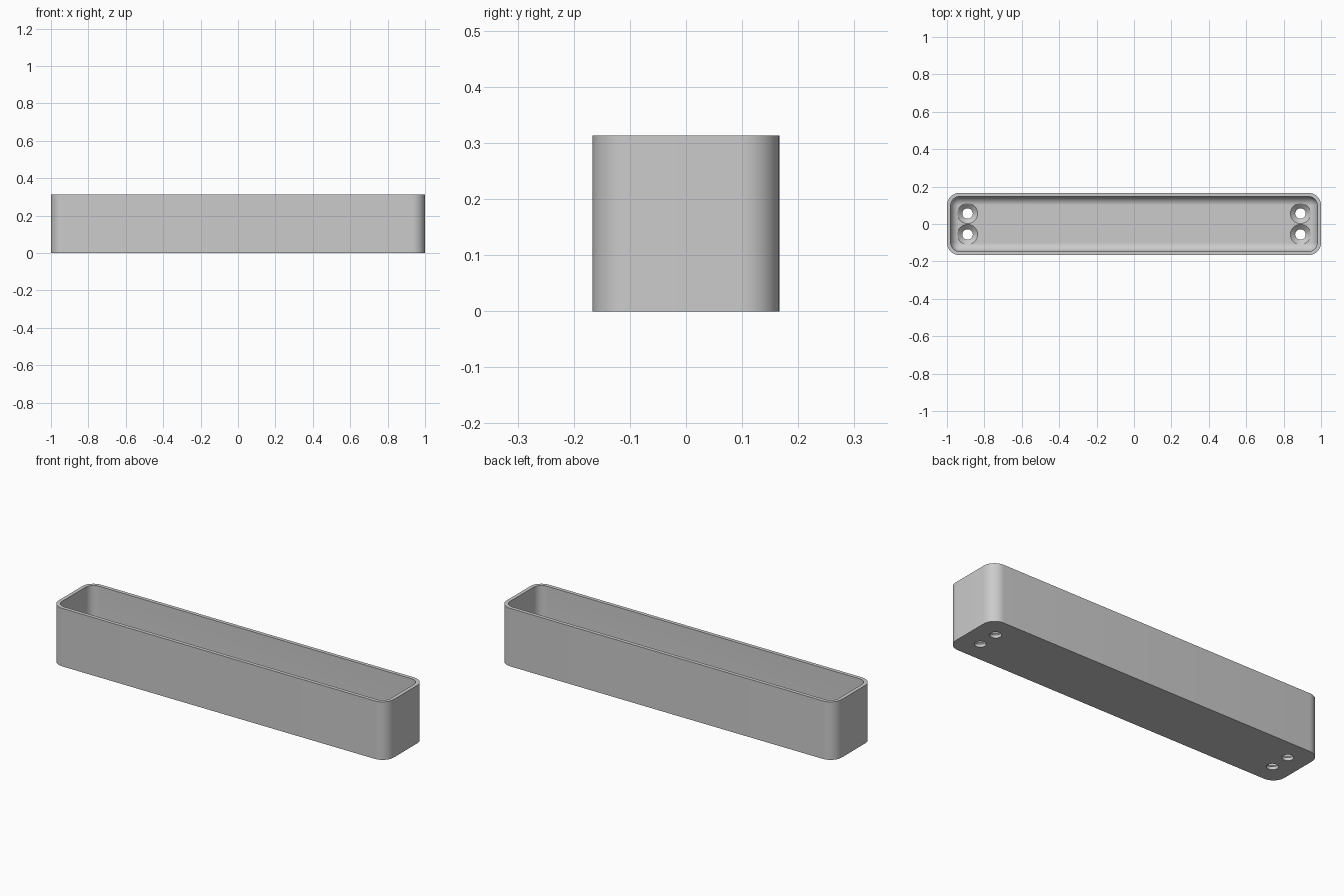
import bpy
import bmesh
from math import cos, sin, pi, radians

cube = bpy.data.objects.get("Cube")
if cube:
    bpy.data.objects.remove(cube, do_unlink=True)

LENGTH, WIDTH, HEIGHT = 2.0, 0.333, 0.313
CORNER, WALL, FLOOR, FILLET = 0.067, 0.02, 0.04, 0.046
HOLE_X, HOLE_Y, HOLE_R, SINK_R, SINK_Z = 0.89, 0.056, 0.028, 0.054, 0.016
STEPS = 12

grey = bpy.data.materials.new("plain grey")
grey.use_nodes = True
grey.diffuse_color = (0.6, 0.6, 0.6, 1)
grey.node_tree.nodes["Principled BSDF"].inputs["Base Color"].default_value = (0.6, 0.6, 0.6, 1)


def rounded_ring(bm, inset, z):
    """Rounded rectangle of vertices, shrunk by inset."""
    r = CORNER - inset
    cx, cy = LENGTH / 2 - CORNER, WIDTH / 2 - CORNER
    ring = []
    for quarter, (sx, sy) in enumerate([(1, 1), (-1, 1), (-1, -1), (1, -1)]):
        for i in range(STEPS + 1):
            a = (quarter + i / STEPS) * pi / 2
            ring.append(bm.verts.new((sx * cx + r * cos(a), sy * cy + r * sin(a), z)))
    return ring


def circle_ring(bm, x, y, r, z, n=48):
    return [bm.verts.new((x + r * cos(2 * pi * i / n), y + r * sin(2 * pi * i / n), z))
            for i in range(n)]


def loft(bm, rings):
    """Join rings with quads and cap both ends."""
    for a, b in zip(rings, rings[1:]):
        for i in range(len(a)):
            j = (i + 1) % len(a)
            bm.faces.new((a[i], a[j], b[j], b[i]))
    bm.faces.new(rings[0][::-1])
    bm.faces.new(rings[-1])


def finish(bm, name):
    bmesh.ops.recalc_face_normals(bm, faces=bm.faces)
    mesh = bpy.data.meshes.new(name)
    bm.to_mesh(mesh)
    bm.free()
    mesh.materials.append(grey)
    obj = bpy.data.objects.new(name, mesh)
    bpy.context.collection.objects.link(obj)
    return obj


# Tray: outer wall, rim, inner wall and filleted floor
bm = bmesh.new()
profile = [(0, 0), (0, HEIGHT), (WALL, HEIGHT)]
for i in range(STEPS + 1):
    a = i / STEPS * pi / 2
    profile.append((WALL + FILLET * (1 - cos(a)), FLOOR + FILLET * (1 - sin(a))))
loft(bm, [rounded_ring(bm, inset, z) for inset, z in profile])
tray = finish(bm, "tray")

# Countersunk screw holes near both ends
bm = bmesh.new()
for x in (-HOLE_X, HOLE_X):
    for y in (-HOLE_Y, HOLE_Y):
        loft(bm, [circle_ring(bm, x, y, r, z) for r, z in
                  [(HOLE_R, -0.05), (HOLE_R, SINK_Z), (SINK_R, FLOOR), (SINK_R, 0.15)]])
cutter = finish(bm, "screw_hole_cutter")
cutter.hide_render = True

cut = tray.modifiers.new("screw holes", "BOOLEAN")
cut.operation = "DIFFERENCE"
cut.solver = "EXACT"
cut.object = cutter

# Bake the cut, then smooth the curved surfaces
bpy.ops.object.select_all(action="DESELECT")
tray.select_set(True)
bpy.context.view_layer.objects.active = tray
bpy.ops.object.modifier_apply(modifier=cut.name)
bpy.data.objects.remove(cutter, do_unlink=True)
bpy.ops.object.shade_smooth_by_angle(angle=radians(30))
